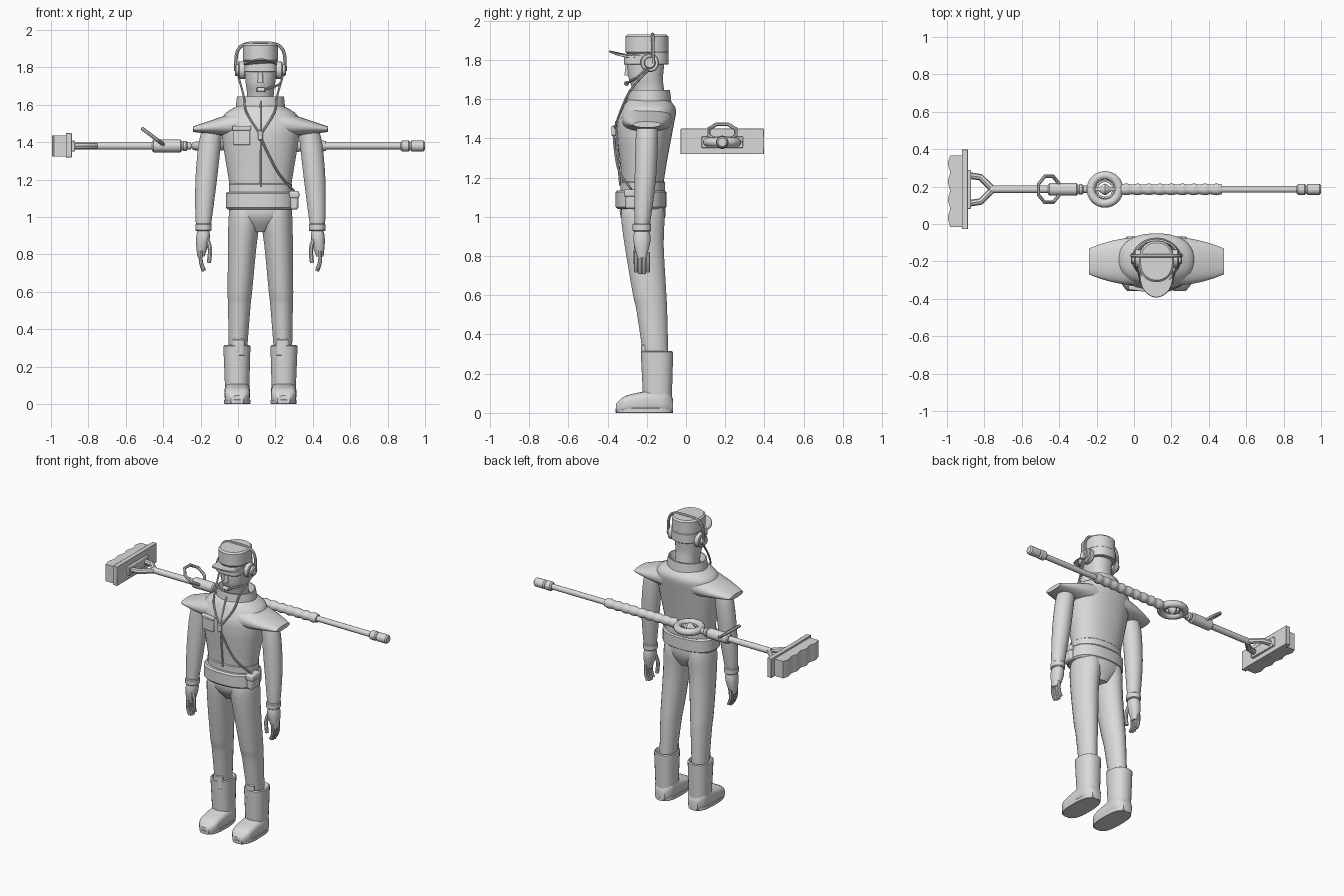
import bpy, math
from mathutils import Vector

cube = bpy.data.objects.get("Cube")
if cube:
    bpy.data.objects.remove(cube, do_unlink=True)

CX = 0.12                                # centre line of the figure
POLE = Vector((0, 0.185, 1.38))          # axis of the broom pole

grey = bpy.data.materials.new("light_grey")
grey.use_nodes = True
grey.diffuse_color = (0.7, 0.7, 0.7, 1)
grey.node_tree.nodes["Principled BSDF"].inputs["Base Color"].default_value = grey.diffuse_color


def finish(ob, name):
    ob.name = name
    ob.data.materials.clear()
    ob.data.materials.append(grey)
    bpy.ops.object.select_all(action='DESELECT')
    ob.select_set(True)
    bpy.context.view_layer.objects.active = ob
    if ob.type == 'CURVE':
        bpy.ops.object.convert(target='MESH')
        ob = bpy.context.object
    bpy.ops.object.mode_set(mode='EDIT')
    bpy.ops.mesh.select_all(action='SELECT')
    bpy.ops.mesh.normals_make_consistent(inside=False)
    bpy.ops.object.mode_set(mode='OBJECT')
    bpy.ops.object.shade_smooth_by_angle(angle=math.radians(40))
    return ob


def link(name, data):
    ob = bpy.data.objects.new(name, data)
    bpy.context.collection.objects.link(ob)
    return finish(ob, name)


def spline(rows, steps):
    """Fill in smooth rows between the given ones."""
    out = []
    for i in range(len(rows) - 1):
        before, here, there, after = (Vector(rows[min(max(i + k, 0), len(rows) - 1)]) for k in range(-1, 3))
        for s in range(steps):
            t = s / steps
            start, end = (there - before) / 2, (after - here) / 2
            gap = there - here
            out.append(here + t * (start + t * (3 * gap - 2 * start - end + t * (start + end - 2 * gap))))
    return out + [Vector(rows[-1])]


def loft(name, rows, axis='z', sides=24, power=2.0, steps=3):
    """Rows are: position on the axis, two centre values, two radii."""
    rows = spline(rows, steps)
    verts, faces = [], []
    for t, a, b, ra, rb in rows:
        for i in range(sides):
            angle = math.tau * (i + 0.5) / sides
            c, s = math.cos(angle), math.sin(angle)
            u = a + ra * math.copysign(abs(c) ** (2 / power), c)
            v = b + rb * math.copysign(abs(s) ** (2 / power), s)
            verts.append({'x': (t, u, v), 'y': (u, t, v), 'z': (u, v, t)}[axis])
    for start in range(0, len(verts) - sides, sides):
        for i in range(sides):
            j = (i + 1) % sides
            faces.append((start + i, start + j, start + sides + j, start + sides + i))
    faces += [tuple(range(sides)), tuple(range(len(verts) - sides, len(verts)))]
    mesh = bpy.data.meshes.new(name)
    mesh.from_pydata(verts, [], faces)
    return link(name, mesh)


def band(name, low, high, a, b, ra, rb, lip=0.01, **options):
    """Straight oval piece with a chamfered lip at both ends."""
    rows = [(t, a, b, ra - inset, rb - inset) for t, inset in
            ((low, lip), (low + lip, 0), (high - lip, 0), (high, lip))]
    return loft(name, rows, steps=1, **options)


def tube(name, points, radius, cyclic=False, steps=4):
    curve = bpy.data.curves.new(name, 'CURVE')
    curve.dimensions = '3D'
    curve.bevel_depth, curve.bevel_resolution, curve.use_fill_caps = radius, 2, True
    points = spline(points, steps)
    line = curve.splines.new('POLY')
    line.points.add(len(points) - 1)
    for point, co in zip(line.points, points):
        point.co = (*co, 1)
    line.use_cyclic_u = cyclic
    return link(name, curve)


def box(name, location, size, bevel, tilt=0.0):
    bpy.ops.mesh.primitive_cube_add(size=1, location=location, rotation=(0, 0, tilt))
    ob = bpy.context.object
    ob.scale = size
    bpy.ops.object.transform_apply(location=False, rotation=False)
    modifier = ob.modifiers.new("bevel", 'BEVEL')
    modifier.width, modifier.segments = bevel, 2
    return finish(ob, name)


# Jacket, collar, belt and hips
loft("jacket", [(z, CX, y, rx, ry) for z, y, rx, ry in (
    (1.1, -.22, .16, .11), (1.2, -.22, .17, .11), (1.45, -.21, .21, .145),
    (1.54, -.19, .2, .14), (1.58, -.19, .15, .12), (1.6, -.19, .11, .1))], sides=32, power=2.3)
band("jacket_hem", 1.13, 1.18, CX, -.22, .17, .115, lip=.005, power=2.3)
loft("collar", [(z, CX, -.187, r, r - .02) for z, r in ((1.55, .137), (1.645, .126), (1.645, .118), (1.6, .1))],
     sides=32, steps=1)
band("belt", 1.04, 1.135, CX, -.23, .186, .13, sides=32, power=2.4)
loft("hips", [(1.08, CX, -.22, .168, .115), (1, CX, -.22, .16, .115), (.92, CX, -.21, .05, .07)], power=2.2)
box("belt_pouch", (CX + .18, -.265, 1.09), (.045, .09, .1), .012)
box("belt_pouch_flap", (CX + .18, -.265, 1.12), (.055, .1, .04), .01)
box("chest_pocket", (.02, -.345, 1.43), (.09, .02, .09), .006, tilt=-.12)
box("chest_pocket_flap", (.02, -.345, 1.475), (.1, .025, .025), .006, tilt=-.12)
tube("front_zip", [(CX, -.335, 1.16), (CX, -.355, 1.43), (CX, -.33, 1.54), (CX, -.295, 1.62)], .006)


def cap_sleeve(name, sign):
    rows = []
    for i in range(7):
        t = i / 6
        rows.append((CX + sign * (.08 + .28 * t), -.2, 1.5 - .03 * t, .13 - .06 * t * t, .08 - .065 * t))
    loft(name, rows, axis='x', power=2.3)


def boot_foot(name, x):
    rows = []
    for i in range(10):
        t = i / 9
        rounding = 1 - .5 * abs(2 * t - 1) ** 6
        half_height = (.035 + .03 * t) * rounding + .005
        rows.append((-.357 + .29 * t, x, half_height, .068 * rounding, half_height))
    loft(name, rows, axis='y', power=3.2, steps=2)


# Arms, hands, legs, boots and ear cups on both sides
for sign, side in ((1, "left"), (-1, "right")):
    def limb(name, rows, depth, **options):
        loft(side + name, [(z, CX + sign * out, y, r, r * depth) for z, out, y, r in rows], **options)

    def strand(name, points, radius):
        tube(side + name, [(CX + sign * out, y, z) for out, y, z in points], radius)

    cap_sleeve(side + "_cap_sleeve", sign)
    limb("_arm", [(1.5, .25, -.2, .05), (1.4, .27, -.2, .06), (1.2, .29, -.207, .058),
                  (1, .303, -.22, .045), (.93, .304, -.225, .036)], .95)
    band(side + "_cuff", .925, .965, CX + sign * .304, -.225, .044, .048, lip=.005)
    limb("_palm", [(.94, .304, -.225, .03), (.88, .308, -.225, .037), (.79, .318, -.225, .02)], 1.2, power=2.3)
    for finger in range(4):
        y, tip = -.254 + .02 * finger, .72 - .01 * (finger in (1, 2))
        strand(f"_finger_{finger + 1}", [(.32, y, .82), (.318, y, .76), (.303, y, tip)], .0105)
    strand("_thumb", [(.29, -.245, .9), (.27, -.255, .83), (.276, -.255, .755)], .012)

    limb("_trouser_leg", [(1.06, .08, -.22, .08), (1, .085, -.22, .086), (.85, .097, -.213, .077),
                          (.6, .11, -.185, .066), (.53, .113, -.175, .061), (.3, .12, -.155, .05)], 1.3)
    limb("_boot_shaft", [(.02, .124, -.145, .063), (.31, .126, -.148, .073), (.315, .126, -.148, .066),
                         (.28, .126, -.148, .05)], 1.14, power=2.3, steps=1)
    boot_foot(side + "_boot_foot", CX + sign * .124)
    band(side + "_boot_sole", 0, .025, CX + sign * .124, -.213, .07, .147, lip=.003, power=2.7)
    band(side + "_boot_tongue", .25, .355, CX + sign * .118, -.213, .034, .016, lip=.012, power=2.5)
    for part, inner, outer, radius in (("_ear_pad", .08, .118, .048), ("_ear_cap", .11, .137, .03)):
        ends = sorted((CX + sign * inner, CX + sign * outer))
        band(side + part, *ends, -.185, 1.785, radius, radius, lip=.005, axis='x')
    strand("_headphone_cable", [(.118, -.19, 1.75), (.09, -.28, 1.65), (.075, -.325, 1.56), (0, -.368, 1.44)], .006)

# Head and cap
loft("head", [(z, CX, y, r, r + .01) for z, y, r in (
    (1.56, -.18, .07), (1.66, -.195, .072), (1.72, -.206, .08), (1.86, -.2, .09))], power=2.2)
band("brow_visor", 1.775, 1.825, CX, -.25, .087, .067, lip=.004, power=3)
loft("nose", [(1.78, CX, -.295, .012, .012), (1.72, CX, -.3, .016, .014)], sides=10, steps=1)
band("cap_band", 1.775, 1.84, CX, -.18, .091, .092, lip=.003, power=2.3)
band("cap_crown", 1.83, 1.928, CX, -.2, .095, .11, sides=32, power=2.2)
brim = band("cap_brim", 1.838, 1.848, CX, -.28, .09, .113, lip=.003, sides=32)
for vertex in brim.data.vertices:
    vertex.co.z -= 3.5 * (vertex.co.x - CX) ** 2

# Headphone arch, microphone and chest cable
arch = []
for i in range(17):
    angle = math.pi * i / 16
    c, s = math.cos(angle), math.sin(angle)
    arch.append((CX + .132 * math.copysign(abs(c) ** .5, c), -.17, 1.78 + .15 * abs(s) ** .5))
tube("headphone_band", arch, .009)
tube("microphone_boom", [(CX + .12, -.2, 1.76), (CX + .1, -.25, 1.71), (CX + .02, -.305, 1.68)], .006)
band("microphone", CX - .02, CX + .025, -.303, 1.68, .013, .013, lip=.004, axis='x', sides=12)
band("cable_joint", 1.41, 1.465, CX, -.368, .014, .013, lip=.006, sides=12)
tube("belt_cable", [(CX, -.368, 1.43), (CX + .04, -.362, 1.34), (CX + .1, -.34, 1.23), (CX + .18, -.28, 1.14)], .006)


# Broom pole, grips and end cap
def turned(name, profile, steps=1):
    loft(name, [(x, POLE.y, POLE.z, r, r) for x, r in profile], axis='x', sides=16, steps=steps)


turned("pole_front", [(-.77, .02), (-.25, .02)])
turned("pole_back", [(-.08, .018), (.9, .018)])
turned("wavy_grip", [(-.07 + .03 * i, .029 - .003 * math.cos(math.pi * i)) for i in range(19)], steps=3)
for name, low, high, radius in (("valve_sleeve", -.46, -.3, .034), ("valve_collar", -.3, -.27, .028),
                                ("tip_collar", .87, .92, .03), ("tip_nozzle", .92, 1, .029)):
    band(name, low, high, POLE.y, POLE.z, radius, radius, lip=.008, axis='x')

# Ring handle with its spindle, and the tilted lever loop
for name, major, minor in (("ring_handle", .075, .023), ("ring_inner_loop", .045, .006)):
    bpy.ops.mesh.primitive_torus_add(location=POLE + Vector((-.155, 0, 0)), major_radius=major,
                                     minor_radius=minor, major_segments=32, minor_segments=12)
    finish(bpy.context.object, name)
turned("ring_spindle", [(-.23, .01), (-.19, .01), (-.155, .032), (-.12, .01), (-.08, .01)], steps=3)
corners = [math.tau * (i + .5) / 8 for i in range(8)]
tube("lever_loop", [(-.455 + .06 * math.cos(a), POLE.y + .075 * math.sin(a), 1.43 - .045 * math.cos(a))
                    for a in corners], .01, cyclic=True, steps=1)

# Broom head
for sign, side in ((1, "back"), (-1, "front")):
    tube(side + "_fork_arm", [POLE + Vector((x, sign * out, 0)) for x, out in
                              ((-.885, .075), (-.82, .065), (-.755, 0))], .018, steps=1)
box("fork_plate", POLE + Vector((-.882, 0, 0)), (.02, .21, .06), .004)
box("broom_plate", POLE + Vector((-.904, 0, .004)), (.032, .426, .13), .003)
bristles = []
for i in range(20):
    wave = .003 + .003 * math.cos(1.3 * i)
    bristles.append((-.015 + .02 * i, -.955 + wave, POLE.z, .041 - wave, .058))
loft("bristles", bristles, axis='y', sides=4, power=60, steps=2)
